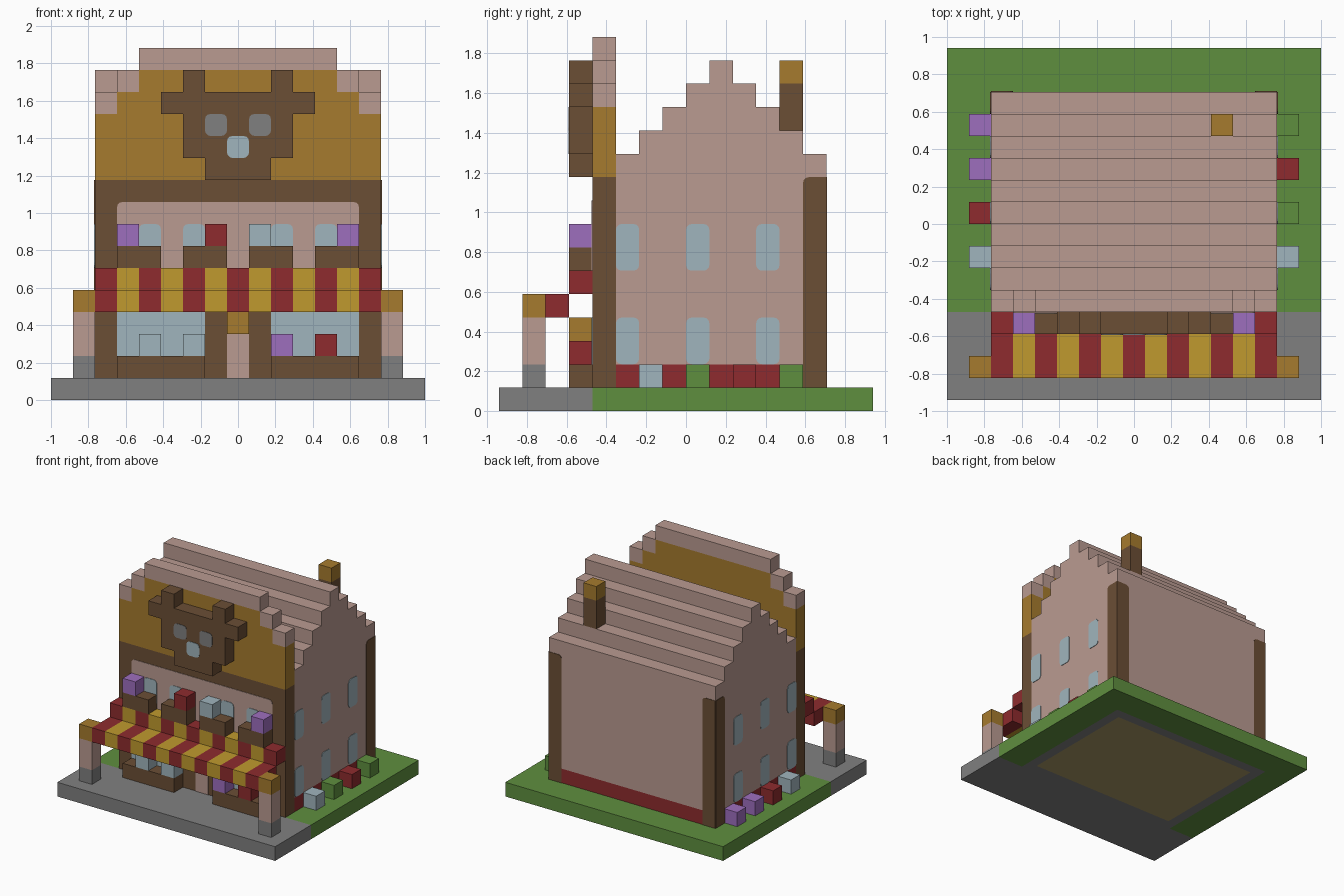
import bpy, bmesh, math

U = 2 / 17  # edge length of one block
THIN = 0.004  # thickness of painted panels

if "Cube" in bpy.data.objects:
    bpy.data.objects.remove(bpy.data.objects["Cube"], do_unlink=True)


def material(name, *rgb):
    linear = [((c / 255 + 0.055) / 1.055) ** 2.4 for c in rgb] + [1]
    m = bpy.data.materials.new(name)
    m.use_nodes = True
    m.diffuse_color = linear
    m.node_tree.nodes["Principled BSDF"].inputs["Base Color"].default_value = linear
    return m


PINK = material("pink_plaster", 186, 155, 145)
BROWN = material("brown_wood", 107, 78, 53)
GOLD = material("golden_brown", 166, 123, 46)
YELLOW = material("yellow_cloth", 192, 154, 46)
RED = material("red", 142, 43, 46)
BLUE = material("pale_blue", 160, 181, 189)
PURPLE = material("purple", 158, 110, 190)
GREEN = material("grass_green", 95, 143, 63)
GREY = material("stone_grey", 128, 128, 128)
FLOOR = material("floor_tan", 168, 152, 102)


def finish(name, bm, *mats):
    bmesh.ops.recalc_face_normals(bm, faces=bm.faces)
    mesh = bpy.data.meshes.new(name)
    bm.to_mesh(mesh)
    bm.free()
    for m in mats:
        mesh.materials.append(m)
    ob = bpy.data.objects.new(name, mesh)
    bpy.context.collection.objects.link(ob)
    return ob


def prism(name, points, offset, mat):
    """Extrude a flat polygon along an offset."""
    bm = bmesh.new()
    face = bm.faces.new([bm.verts.new(p) for p in points])
    new = bmesh.ops.extrude_face_region(bm, geom=[face])["geom"]
    # the starting face stays as the back cap
    bmesh.ops.translate(bm, vec=offset, verts=[v for v in new if isinstance(v, bmesh.types.BMVert)])
    return finish(name, bm, mat)


def box(name, x, y, z, mat):
    """Box from block-unit ranges."""
    corners = [(a * U, b * U, z[0] * U) for a, b in
               ((x[0], y[0]), (x[1], y[0]), (x[1], y[1]), (x[0], y[1]))]
    return prism(name, corners, (0, 0, (z[1] - z[0]) * U), mat)


def block(name, i, y, z, mat):
    return box(name, (i - 0.5, i + 0.5), (y, y + 1), (z, z + 1), mat)


def plate(name, axis, level, a, z, mat, radii=(0, 0, 0, 0), depth=THIN):
    """Thin panel facing along an axis; radii run bottom left, bottom right, top right, top left."""
    outline = []
    corners = ((a[0], z[0]), (a[1], z[0]), (a[1], z[1]), (a[0], z[1]))
    for n, ((ca, cz), r) in enumerate(zip(corners, radii)):
        if not r:
            outline.append((ca, cz))
            continue
        ma = ca + (r if n in (0, 3) else -r)
        mz = cz + (r if n < 2 else -r)
        for s in range(4):
            t = math.pi * (1 + n / 2 + s / 6)
            outline.append((ma + r * math.cos(t), mz + r * math.sin(t)))
    sign = math.copysign(depth, level)
    if axis == "x":
        return prism(name, [(level * U, p * U, q * U) for p, q in outline], (sign, 0, 0), mat)
    return prism(name, [(p * U, level * U, q * U) for p, q in outline], (0, sign, 0), mat)


ROUND = (0.25,) * 4
TOP_ROUND = (0, 0, 0.25, 0.25)
HOUSE = (-6.5, 6.5)

# Ground slab: pavement, lawn and foundation
box("pavement", (-8.5, 8.5), (-8, -4), (0, 1), GREY)
box("back_lawn", (-8.5, 8.5), (6, 8), (0, 1), GREEN)
for side, x in (("right", (-8.5, -6.5)), ("left", (6.5, 8.5))):
    box(side + "_lawn", x, (-4, 6), (0, 1), GREEN)
foundation = box("foundation", HOUSE, (-4, 6), (0, 1), GREY)
foundation.data.materials.append(FLOOR)
bm = bmesh.new()
bm.from_mesh(foundation.data)
under = [f for f in bm.faces if f.normal.z < -0.9]
bmesh.ops.inset_region(bm, faces=under, thickness=U)
under[0].material_index = 1
bm.to_mesh(foundation.data)
bm.free()

# House body with stepped gable roof
box("base_course", HOUSE, (-3, 6), (1, 2), RED)
profile = [(-3, 2)]
for step in range(9):
    top = 15 - abs(step - 4)
    profile += [(step - 3, top), (step - 2, top)]
profile.append((6, 2))
prism("house_body", [(HOUSE[0] * U, y * U, z * U) for y, z in profile], (13 * U, 0, 0), PINK)

# Rear corner posts and side windows
for side, s in (("right", -1), ("left", 1)):
    plate(side + "_post_side", "x", s * 6.5, (5, 6), (1, 10), BROWN, (0, 0, 0, 0.25))
    inner = sorted((s * 5.5, s * 6.5))
    radii = (0, 0, 0, 0.25) if s > 0 else (0, 0, 0.25, 0)
    plate(side + "_post_back", "y", 6, inner, (1, 10), BROWN, radii)
    for y in (-3, 0, 3):
        for z in (2, 6):
            plate(side + "_window", "x", s * 6.5, (y, y + 1), (z, z + 2), BLUE, ROUND)

# Chimney
box("chimney", (3.5, 4.5), (4, 5), (12, 14), BROWN)
block("chimney_cap", 4, 4, 14, GOLD)

# Front wall with stepped parapet
box("front_wall", HOUSE, (-4, -3), (1, 10), BROWN)
box("gable_lower", HOUSE, (-4, -3), (10, 13), GOLD)
box("gable_middle", (-5.5, 5.5), (-4, -3), (13, 14), GOLD)
box("gable_upper", (-4.5, 4.5), (-4, -3), (14, 15), GOLD)
box("parapet_top", (-4.5, 4.5), (-4, -3), (15, 16), PINK)
for s in (-1, 1):
    block("parapet_step", 6 * s, -4, 13, PINK)
    block("parapet_step", 5 * s, -4, 14, PINK)

# Front panels, windows and door
plate("upper_panel", "y", -4, (-5.5, 5.5), (5, 9), PINK, TOP_ROUND)
for i in (-4, -2, 2, 4):
    plate("upper_window", "y", -4, (i - 0.5, i + 0.5), (6, 8), BLUE, TOP_ROUND, 2 * THIN)
for x in ((-5.5, -1.5), (1.5, 5.5)):
    plate("shop_window", "y", -4, x, (2, 4), BLUE)
    box("lower_flower_box", x, (-5, -4), (1, 2), BROWN)
plate("door", "y", -4, (-0.5, 0.5), (1, 4), PINK)
block("door_lantern", 0, -5, 3, GOLD)

# Upper flower boxes and all front flowers
for x in (-4.5, -1.5, 1.5, 4.5):
    box("upper_flower_box", (x - 1, x + 1), (-5, -4), (6, 7), BROWN)
for i, z, mat in ((-5, 7, PURPLE), (-1, 7, RED), (1, 7, BLUE), (5, 7, PURPLE),
                  (-4, 2, BLUE), (-2, 2, BLUE), (2, 2, PURPLE), (4, 2, RED)):
    block("front_flower", i, -5, z, mat)

# Flower beds along the sides
for i, colours in ((-7, (BLUE, RED, PURPLE, PURPLE)), (7, (BLUE, GREEN, RED, GREEN))):
    for n, mat in enumerate(colours):
        block("side_flower", i, 2 * n - 2, 1, mat)

# Striped awning on two posts
for i in range(-6, 7):
    cloth = YELLOW if i % 2 else RED
    box("awning_lower", (i - 0.5, i + 0.5), (-7, -5), (4, 5), cloth)
    block("awning_upper", i, -5, 5, cloth)
for i in (-7, 7):
    block("post_foot", i, -7, 1, GREY)
    box("post_shaft", (i - 0.5, i + 0.5), (-7, -6), (2, 4), PINK)
    block("post_cap", i, -7, 4, GOLD)

# Bear head on the gable
for name, half, z in (("bear_chin", 1.5, (10, 11)), ("bear_cheeks", 2.5, (11, 13)),
                      ("bear_brow", 3.5, (13, 14))):
    box(name, (-half, half), (-5, -4), z, BROWN)
for s in (-1, 1):
    block("bear_ear", 2 * s, -5, 14, BROWN)
    plate("bear_eye", "y", -5, (s - 0.5, s + 0.5), (12, 13), GREY, ROUND)
plate("bear_nose", "y", -5, (-0.5, 0.5), (11, 12), BLUE, ROUND)
